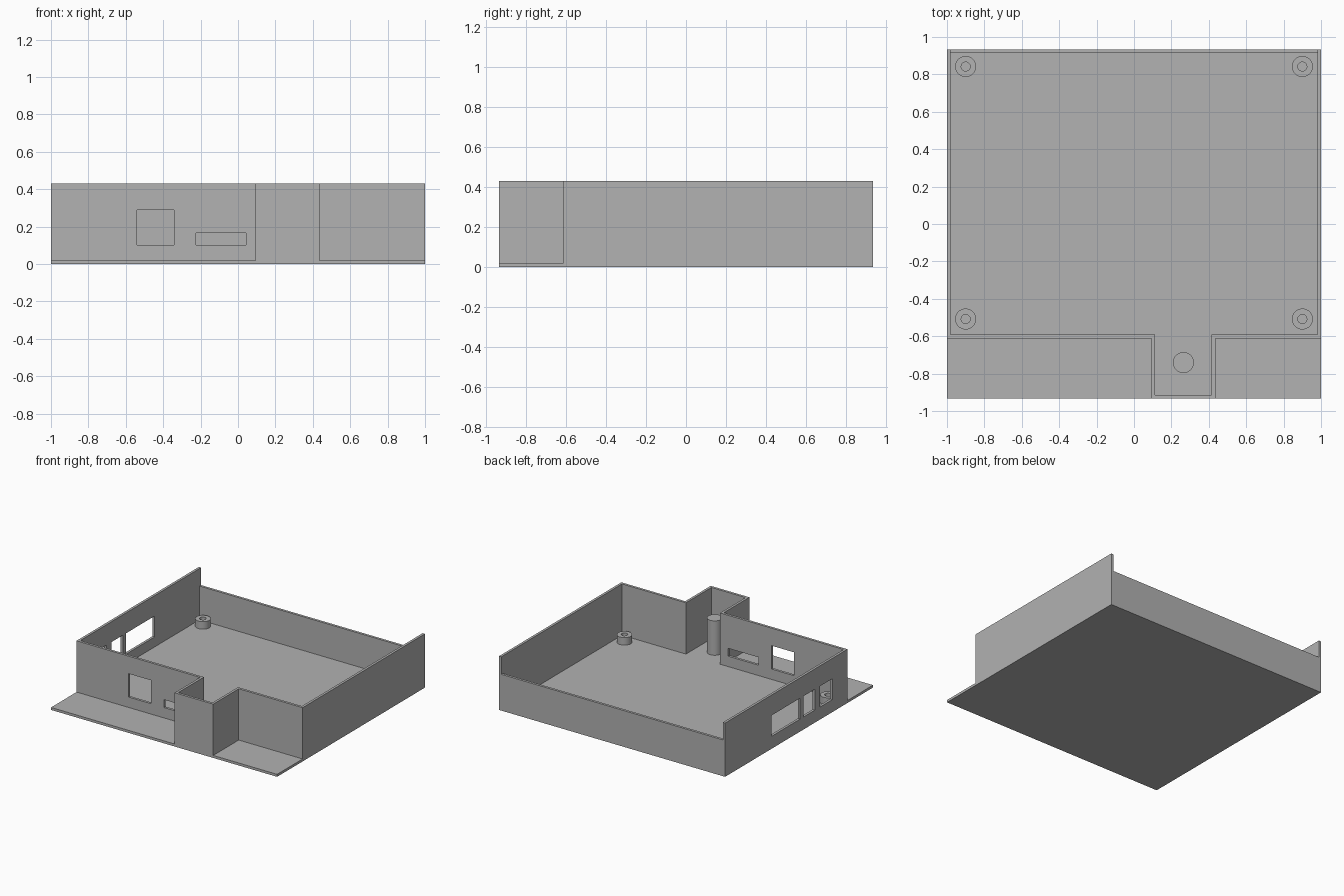
import bpy
import bmesh
import math

if "Cube" in bpy.data.objects:
    bpy.data.objects.remove(bpy.data.objects["Cube"], do_unlink=True)

# Main dimensions
HX, HY = 1.0, 0.934      # half width and half depth
T = 0.02                 # floor and wall thickness
TOP, BACK_TOP = 0.43, 0.29
FRONT = -0.612           # outside of the recessed front wall
BAY = (0.093, 0.435)     # outside of the projecting bay

grey = bpy.data.materials.new("plain grey")
grey.use_nodes = True
colour = (0.445, 0.445, 0.445, 1)
grey.diffuse_color = colour
grey.node_tree.nodes["Principled BSDF"].inputs["Base Color"].default_value = colour


def finish(name, bm):
    bmesh.ops.recalc_face_normals(bm, faces=bm.faces[:])
    mesh = bpy.data.meshes.new(name)
    bm.to_mesh(mesh)
    bm.free()
    mesh.materials.append(grey)
    obj = bpy.data.objects.new(name, mesh)
    bpy.context.collection.objects.link(obj)
    return obj


def prism(name, outline, z0, z1):
    bm = bmesh.new()
    face = bm.faces.new([bm.verts.new((x, y, z0)) for x, y in outline])
    grown = bmesh.ops.extrude_face_region(bm, geom=[face])["geom"]
    verts = [v for v in grown if isinstance(v, bmesh.types.BMVert)]
    bmesh.ops.translate(bm, verts=verts, vec=(0, 0, z1 - z0))
    return finish(name, bm)


def box(name, x0, x1, y0, y1, z0, z1):
    return prism(name, [(x0, y0), (x1, y0), (x1, y1), (x0, y1)], z0, z1)


def lathe(name, profile, x, y):
    bm = bmesh.new()
    verts = [bm.verts.new((r, 0, z)) for r, z in profile]
    edges = [bm.edges.new(pair) for pair in zip(verts, verts[1:])]
    bmesh.ops.spin(bm, geom=verts + edges, cent=(0, 0, 0), axis=(0, 0, 1),
                   angle=math.tau, steps=48, use_merge=True)
    bmesh.ops.remove_doubles(bm, verts=bm.verts[:], dist=0.0001)
    obj = finish(name, bm)
    obj.location = (x, y, 0)
    bpy.ops.object.select_all(action="DESELECT")
    obj.select_set(True)
    bpy.context.view_layer.objects.active = obj
    bpy.ops.object.shade_smooth_by_angle(angle=math.radians(30))
    return obj


# Floor plate
box("floor_plate", -HX, HX, -HY, HY, 0, T)

# Side and front walls, following the step out around the bay
b0, b1 = BAY
outer = [(-HX, HY), (-HX, FRONT), (b0, FRONT), (b0, -HY),
         (b1, -HY), (b1, FRONT), (HX, FRONT), (HX, HY)]
inner = [(-HX + T, HY), (-HX + T, FRONT + T), (b0 + T, FRONT + T), (b0 + T, -HY + T),
         (b1 - T, -HY + T), (b1 - T, FRONT + T), (HX - T, FRONT + T), (HX - T, HY)]
walls = prism("side_and_front_walls", outer + inner[::-1], T, TOP)

# Lower back wall
box("back_wall", -HX + T, HX - T, HY - T, HY, T, BACK_TOP)

# Openings in the front wall (x range, z range) and right wall (y range, z range)
cutters = [box("front_cutter", x0, x1, FRONT - T, FRONT + 2 * T, z0, z1)
           for x0, x1, z0, z1 in [(-0.54, -0.342, 0.103, 0.29),
                                  (-0.225, 0.043, 0.103, 0.166)]]
cutters += [box("side_cutter", -HX - T, -HX + 2 * T, y0, y1, 0.1, 0.267)
            for y0, y1 in [(-0.015, 0.347), (-0.2, -0.056), (-0.42, -0.262)]]
bpy.ops.object.select_all(action="DESELECT")
walls.select_set(True)
bpy.context.view_layer.objects.active = walls
for cutter in cutters:
    cutter.hide_render = True
    cut = walls.modifiers.new("opening", "BOOLEAN")
    cut.operation = "DIFFERENCE"
    cut.solver = "EXACT"
    cut.object = cutter
    bpy.ops.object.modifier_apply(modifier=cut.name)
    bpy.data.objects.remove(cutter, do_unlink=True)

# Hollow corner standoffs
R, HOLE, RISE = 0.056, 0.024, 0.08
for side, sx in (("right", -1), ("left", 1)):
    for end, y in (("front", -0.508), ("back", 0.842)):
        lathe(f"{end}_{side}_standoff",
              [(R, T), (R, RISE), (HOLE, RISE), (HOLE, T), (R, T)], sx * 0.9, y)

# Tall solid post in the bay
lathe("bay_post", [(0, T), (R, T), (R, 0.295), (0, 0.295)], 0.264, -0.741)
